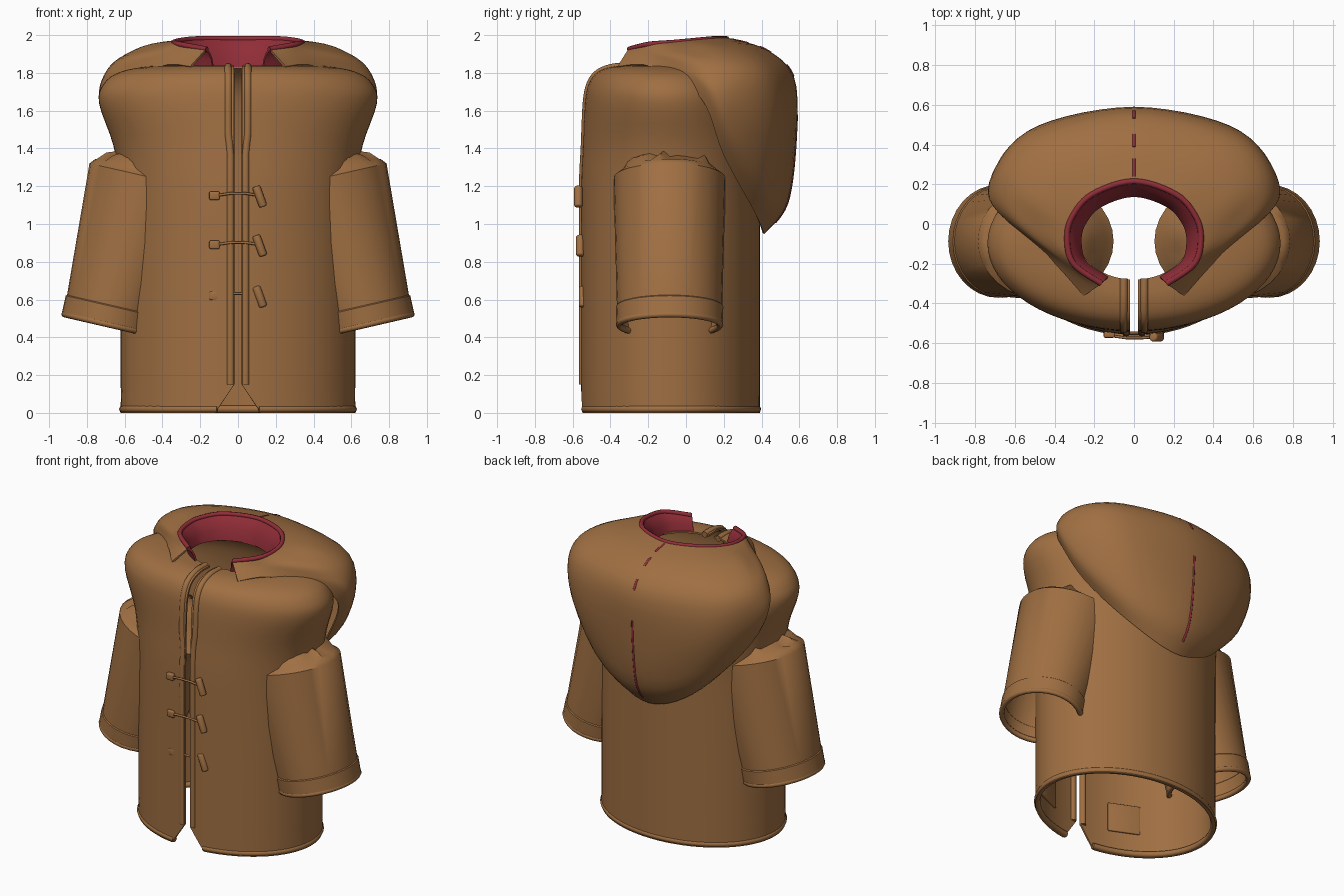
import bpy, math, random
from mathutils import Vector

random.seed(4)
old = bpy.data.objects.get("Cube")
if old:
    bpy.data.objects.remove(old, do_unlink=True)


def material(name, colour):
    m = bpy.data.materials.new(name)
    m.use_nodes = True
    m.diffuse_color = colour
    bsdf = next(n for n in m.node_tree.nodes if n.type == 'BSDF_PRINCIPLED')
    bsdf.inputs["Base Color"].default_value = colour
    return m


brown = material("brown cloth", (0.35, 0.16, 0.055, 1))
red = material("red lining", (0.28, 0.026, 0.038, 1))


def activate(ob):
    bpy.ops.object.select_all(action='DESELECT')
    ob.select_set(True)
    bpy.context.view_layer.objects.active = ob


def spline(points, steps):
    """Smooth run of points through the given ones."""
    p, out = [Vector(q) for q in points], []
    for i in range(len(p) - 1):
        a, b, c, d = p[max(i - 1, 0)], p[i], p[i + 1], p[min(i + 2, len(p) - 1)]
        for k in range(steps):
            t = k / steps
            out.append((b * 2 + (c - a) * t + (a * 2 - b * 5 + c * 4 - d) * t ** 2
                        + (b * 3 - a - c * 3 + d) * t ** 3) / 2)
    return out + [p[-1]]


def loft(name, rows, mat, closed=False):
    """Skin equal-length rows of points into a cloth sheet."""
    n = len(rows[0])
    faces = []
    for r in range(len(rows) - 1):
        for i in range(n if closed else n - 1):
            j = (i + 1) % n
            faces.append((r * n + i, r * n + j, (r + 1) * n + j, (r + 1) * n + i))
    mesh = bpy.data.meshes.new(name)
    mesh.from_pydata([tuple(p) for row in rows for p in row], [], faces)
    mesh.materials.append(mat)
    ob = bpy.data.objects.new(name, mesh)
    bpy.context.collection.objects.link(ob)
    activate(ob)
    mod = ob.modifiers.new("cloth thickness", 'SOLIDIFY')
    mod.thickness, mod.offset = .012, 0
    bpy.ops.object.modifier_apply(modifier=mod.name)
    bpy.ops.object.shade_smooth_by_angle(angle=math.radians(45))


def tube(name, points, radius, mat, closed=False):
    """Round piping along a path."""
    cu = bpy.data.curves.new(name, 'CURVE')
    cu.dimensions = '3D'
    cu.bevel_depth, cu.bevel_resolution, cu.use_fill_caps = radius, 2, True
    sp = cu.splines.new('POLY')
    sp.points.add(len(points) - 1)
    for q, p in zip(sp.points, points):
        q.co = (*p, 1)
    sp.use_cyclic_u = closed
    cu.materials.append(mat)
    ob = bpy.data.objects.new(name, cu)
    bpy.context.collection.objects.link(ob)
    activate(ob)
    bpy.ops.object.convert(target='MESH')
    bpy.ops.object.shade_smooth_by_angle(angle=math.radians(50))


def soften(ob, name, mat, bevel):
    """Name and colour a primitive and round its edges."""
    ob.name = name
    ob.data.materials.append(mat)
    mod = ob.modifiers.new("soft edge", 'BEVEL')
    mod.width, mod.segments = bevel, 3
    activate(ob)
    bpy.ops.object.modifier_apply(modifier=mod.name)
    bpy.ops.object.shade_smooth_by_angle(angle=math.radians(40))


def box(name, centre, size, mat, bevel, turn=0):
    bpy.ops.mesh.primitive_cube_add(size=1, location=centre, rotation=(0, 0, turn))
    bpy.context.object.scale = size
    bpy.ops.object.transform_apply(location=False, rotation=False, scale=True)
    soften(bpy.context.object, name, mat, bevel)


# Body: open-fronted shell, each row is height, half width, front, back
body_rows = [(0, .615, -.55, .385), (.15, .615, -.55, .385), (.5, .615, -.55, .385),
             (.85, .615, -.55, .385), (1.2, .62, -.55, .385), (1.42, .655, -.54, .38),
             (1.64, .73, -.53, .34), (1.74, .705, -.51, .3), (1.8, .62, -.465, .25),
             (1.83, .46, -.38, .2), (1.83, .28, -.28, .14)]


def body_ring(row, gap, count=64):
    z, rx, front, back = row
    start = math.asin(gap / rx)
    ring = []
    for i in range(count + 1):
        t = start + (2 * math.pi - 2 * start) * i / count
        ring.append((rx * math.sin(t),
                     (front + back) / 2 - (back - front) / 2 * math.cos(t), z))
    return ring


shell = [body_ring(r, .02 + max(0, .15 - r[0]) * .67) for r in spline(body_rows, 4)]
loft("coat_body", shell, brown)
tube("hem_roll", body_ring((.02, .61, -.543, .378), .11), .02, brown)

# Hood: columns from the middle of the back round to the left lapel, neck to edge
hood_half = [
    [(0, .215, 1.98), (0, .42, 1.92), (0, .565, 1.78), (0, .58, 1.5), (0, .535, 1.12), (0, .41, .95)],
    [(.21, .15, 1.98), (.35, .32, 1.93), (.47, .46, 1.8), (.47, .49, 1.53), (.38, .44, 1.2), (.3, .36, 1.07)],
    [(.31, .04, 1.97), (.5, .15, 1.935), (.65, .27, 1.83), (.695, .28, 1.66), (.65, .25, 1.46), (.57, .2, 1.37)],
    [(.337, -.07, 1.96), (.47, -.01, 1.925), (.61, .04, 1.87), (.685, .08, 1.79), (.71, .1, 1.73), (.68, .08, 1.67)],
]
for neck, edge in (((.305, -.2, 1.95), (.41, -.18, 1.83)), ((.165, -.3, 1.925), (.25, -.36, 1.83))):
    hood_half.append([Vector(neck).lerp(Vector(edge), k / 5) for k in range(6)])
mirrored = [[(-p[0], p[1], p[2]) for p in col] for col in hood_half[:0:-1]]
columns = [spline(c, 4) for c in mirrored + hood_half]
hood = [spline(row, 6) for row in zip(*columns)]
loft("hood", hood, brown)

# Red lining inside the collar, with its rolled rim
rim = hood[0]
lining = []
for scale, drop in ((1, 0), (.92, .2), (.84, .55), (.8, 1)):
    lining.append([(p.x * scale, -.15 + (p.y + .15) * scale, p.z + (1.83 - p.z) * drop)
                   for p in rim])
loft("collar_lining", lining, red)
tube("collar_rim", rim, .015, red)

# Red stitches showing along the hood's middle seam
seam = [Vector((0, p[1], p[2])) for p in spline(hood_half[0], 12)]
for first, last in ((2, 8), (10, 15), (20, 25), (33, 55)):
    tube("hood_seam", seam[first:last], .0095, red)


# Sleeves: each ring is centre x, centre z, half width, half depth, tilt, raggedness
def sleeve_ring(x, z, a, b, tilt, ragged=0, count=32):
    tilt = math.radians(tilt)
    ring = []
    for i in range(count):
        t = 2 * math.pi * i / count
        u = a * math.cos(t)
        ring.append((x + u * math.cos(tilt), -.087 + b * math.sin(t),
                     z + u * math.sin(tilt) + random.uniform(-ragged, ragged)))
    return ring


def flip(points, s):
    return [(s * p[0], p[1], p[2]) for p in points]


# The inner half of each sleeve sits inside the body
sleeve = [sleeve_ring(*r) for r in (
    (.682, .475, .24, .27, 13), (.66, .57, .245, .273, 13), (.445, 1.24, .345, .292, 13),
    (.45, 1.27, .31, .25, 13), (.46, 1.335, .24, .22, 4, .025), (.44, 1.39, .12, .12, 0),
    (.43, 1.4, .01, .01, 0))]
cuff = [sleeve_ring(.684, .468, .25, .275, 13), sleeve_ring(.662, .56, .252, .279, 13),
        sleeve_ring(.66, .568, .242, .27, 13)]
cuff_edge = sleeve_ring(.683, .468, .242, .268, 13)

# Front bands follow the body's front line up over the chest
band = []
for z, rx, front, back in spline(body_rows[1:], 4):
    x = .04 + .012 * min(1, max(0, (z - 1.38) / .1))
    band.append((x, front + .004, z))

for s, side in ((1, "left"), (-1, "right")):
    loft(side + "_sleeve", [flip(r, s) for r in sleeve], brown, True)
    loft(side + "_cuff", [flip(r, s) for r in cuff], brown, True)
    tube(side + "_cuff_roll", flip(cuff_edge, s), .017, brown, True)
    tube(side + "_front_band", flip(band, s), .021, brown)
    box(side + "_inner_pocket", (s * .31, -.468, .26), (.21, .016, .2), brown, .006, s * .42)

# Toggle fastenings, the lowest one sunk into the cloth
for name, z, y in (("upper", 1.15, -.57), ("middle", .89, -.56), ("lower", .62, -.545)):
    bpy.ops.mesh.primitive_cylinder_add(vertices=16, radius=.022, depth=.115,
                                        location=(.115, y, z - .005),
                                        rotation=(0, math.radians(-20), 0))
    soften(bpy.context.object, name + "_toggle", brown, .01)
    tube(name + "_cord", [(-.12, y + .008, z), (-.04, y - .004, z + .012),
                          (.04, y - .004, z + .012), (.115, y + .002, z)], .007, brown)
    box(name + "_tab", (-.125, y + .012, z), (.055, .03, .045), brown, .008)
